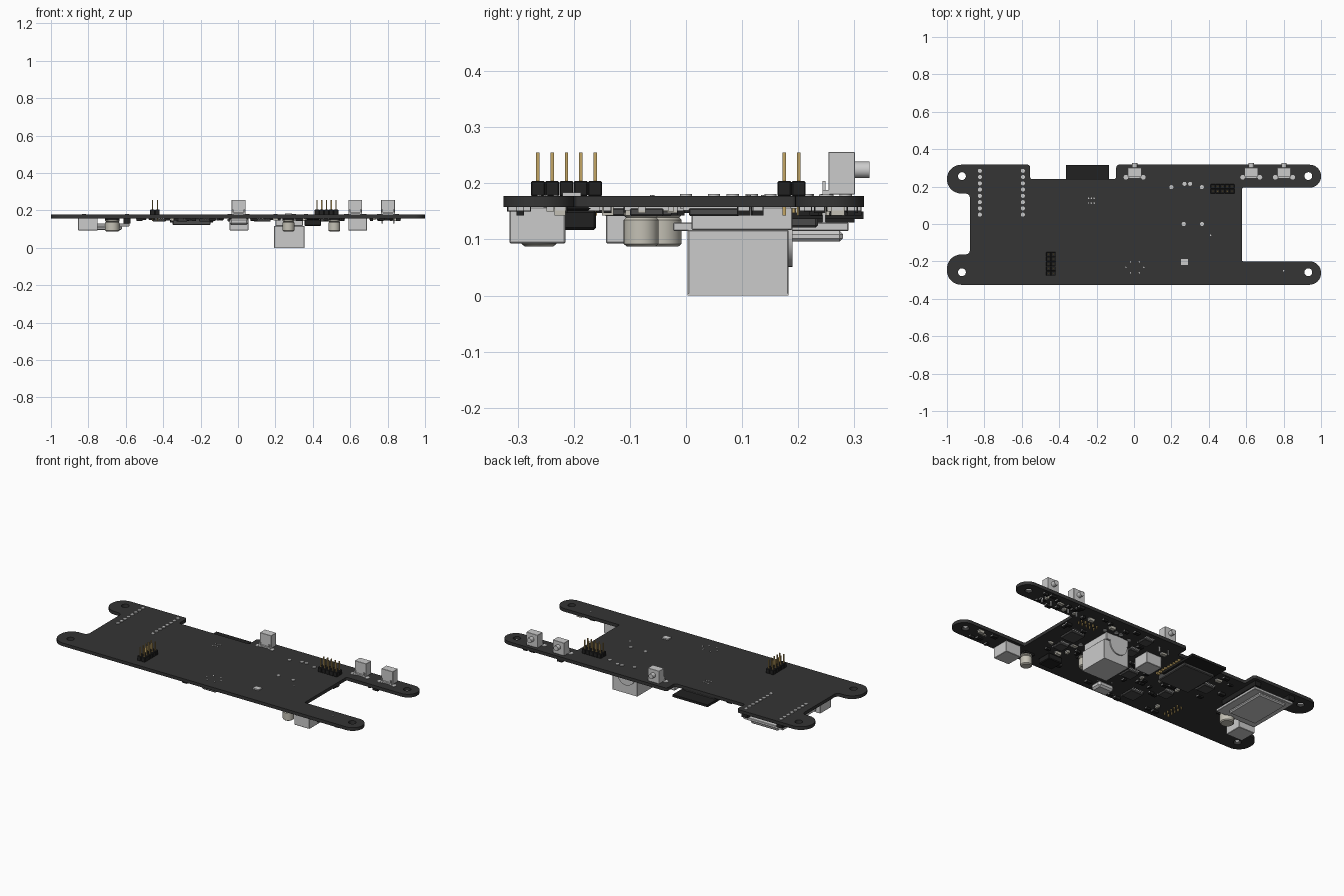
import bpy, bmesh, math, random
from mathutils import Vector, Matrix

if "Cube" in bpy.data.objects:
    bpy.data.objects.remove(bpy.data.objects["Cube"])

random.seed(4)
Z0, Z1 = 0.158, 0.177          # board underside and top


def mat(name, c):
    m = bpy.data.materials.new(name)
    m.diffuse_color = (*c, 1)
    m.use_nodes = True
    m.node_tree.nodes["Principled BSDF"].inputs["Base Color"].default_value = m.diffuse_color
    return m


BOARD = mat("board_black", (0.035, 0.035, 0.035))
BLACK = mat("plastic_black", (0.015, 0.015, 0.015))
CHIP = mat("chip_dark", (0.07, 0.07, 0.07))
GOLD = mat("pin_gold", (0.55, 0.38, 0.13))
BEIGE = mat("can_beige", (0.55, 0.53, 0.46))


def finish(bm, name, m=None, smooth=False):
    bmesh.ops.recalc_face_normals(bm, faces=bm.faces)
    me = bpy.data.meshes.new(name)
    bm.to_mesh(me)
    bm.free()
    o = bpy.data.objects.new(name, me)
    bpy.context.collection.objects.link(o)
    if m:
        me.materials.append(m)
    if smooth:
        bpy.ops.object.select_all(action='DESELECT')
        o.select_set(True)
        bpy.context.view_layer.objects.active = o
        bpy.ops.object.shade_smooth_by_angle(angle=math.radians(35))
    return o


def boxes(name, items, m=None, bevel=0):
    """items: (x0, x1, y0, y1, z0, z1)"""
    bm = bmesh.new()
    for x0, x1, y0, y1, z0, z1 in items:
        M = Matrix.Translation(((x0+x1)/2, (y0+y1)/2, (z0+z1)/2)) @ Matrix.Diagonal((x1-x0, y1-y0, z1-z0, 1))
        bmesh.ops.create_cube(bm, size=1, matrix=M)
    if bevel:
        bmesh.ops.bevel(bm, geom=bm.edges[:], offset=bevel, segments=1, affect='EDGES')
    return finish(bm, name, m)


def cyls(name, items, m=None, axis='Z', n=16):
    """items: (x, y, z, radius, length), centred"""
    R = Matrix.Rotation(math.pi/2, 4, 'X') if axis == 'Y' else Matrix()
    bm = bmesh.new()
    for x, y, z, r, l in items:
        bmesh.ops.create_cone(bm, cap_ends=True, segments=n, radius1=r, radius2=r, depth=l,
                              matrix=Matrix.Translation((x, y, z)) @ R)
    return finish(bm, name, m, True)


def rounded(corners, n=8):
    """Fillet every (x, y, r) corner of a polygon."""
    out = []
    for i, (x, y, r) in enumerate(corners):
        p = Vector((x, y))
        a = (Vector(corners[i-1][:2]) - p).normalized()
        b = (Vector(corners[(i+1) % len(corners)][:2]) - p).normalized()
        c = p + (a + b) * r            # right-angle corners only
        for k in range(n + 1):
            t = math.pi/2 * k/n
            out.append(c - b*r*math.cos(t) - a*r*math.sin(t))
    return out


# circuit board: filleted outline with four mounting holes
T, B = 0.317, -0.325
outline = [(-1, T, .076), (-.555, T, .015), (-.555, .24, .012), (-.095, .24, .012), (-.095, T, .015),
           (1, T, .061), (1, .194, .061), (.577, .194, .008), (.577, -.2, .008), (1, -.2, .061),
           (1, B, .062), (-1, B, .076), (-1, -.163, .076), (-.877, -.163, .025),
           (-.877, .163, .025), (-1, .163, .076)]
loops = [rounded(outline)]
for hx in (-.92, .932):
    for hy in (-.258, .256):
        loops.append([Vector((hx + .021*math.cos(k*math.pi/12), hy + .021*math.sin(k*math.pi/12)))
                      for k in range(24)])
cu = bpy.data.curves.new("board", 'CURVE')
cu.dimensions = '2D'
cu.fill_mode = 'BOTH'
cu.extrude = (Z1 - Z0)/2
for pts in loops:
    s = cu.splines.new('POLY')
    s.points.add(len(pts) - 1)
    for q, p in zip(s.points, pts):
        q.co = (p.x, p.y, 0, 1)
    s.use_cyclic_u = True
board = bpy.data.objects.new("circuit_board", cu)
board.location.z = (Z0 + Z1)/2
bpy.context.collection.objects.link(board)
cu.materials.append(BOARD)
bpy.context.view_layer.objects.active = board
board.select_set(True)
bpy.ops.object.convert(target='MESH')


# pin headers on top
def header(name, cx, cy, nx, ny):
    p = .0255
    cells = [(cx + (i-(nx-1)/2)*p, cy + (j-(ny-1)/2)*p) for i in range(nx) for j in range(ny)]
    boxes(name + "_base", [(x-.0125, x+.0125, y-.0125, y+.0125, Z1, .204) for x, y in cells], BLACK, .002)
    boxes(name + "_pins", [(x-.003, x+.003, y-.003, y+.003, .143, .255) for x, y in cells], GOLD)


header("left_header", -.444, -.213, 2, 5)
header("right_header", .473, .188, 5, 2)

# side buttons along the back edge
for i, x in enumerate((.003, .627, .802)):
    boxes(f"button_body_{i}", [(x-.037, x+.037, .254, .301, .18, .256)], None, .001)
    cyls(f"button_plunger_{i}", [(x, .313, .224, .0145, .028)], axis='Y', n=24)
    boxes(f"button_legs_{i}", [(x+d-.004, x+d+.004, .243, .249, .13, .204) for d in (-.03, .03)]
          + [(x-.037, x+.037, .243, .256, .18, .188)])
    cyls(f"button_pads_{i}", [(x+d, .25, Z1, .013, .006) for d in (-.046, .046)])

# solder points showing on top
dots = [(x, .05 + j*.0335) for x in (-.824, -.594) for j in range(8)]
cyls("module_solder", [(x, y, .168, .011, .026) for x, y in dots])
dots = [(.2, .197), (.27, .215), (.3, .215), (.363, .197), (.266, 0), (.363, 0)]
cyls("jack_solder", [(x, y, .168, .011, .026) for x, y in dots])
dots = [(.005+.048*math.cos(a*math.pi/3), -.232+.034*math.sin(a*math.pi/3)) for a in range(6)]
dots += [(-.228+a, .125+b) for a in (-.015, 0, .015) for b in (-.013, .013)] + [(.41, -.06), (.8, -.25)]
cyls("small_solder", [(x, y, .168, .004, .022) for x, y in dots], n=8)
boxes("top_sensor", [(.25, .29, -.22, -.187, Z1, .184)])

# memory card and its slot under the notch
boxes("memory_card", [(-.363, -.133, .07, .316, .136, .15)], BLACK)
boxes("card_slot", [(-.35, -.147, .02, .235, .121, Z0)], CHIP, .004)
boxes("slot_contacts", [(-.145, -.125, .03 + i*.022, .04 + i*.022, .147, Z0) for i in range(9)], GOLD)

# large jack with round opening on the back
boxes("large_jack", [(.192, .355, .003, .183, .002, .117), (.2, .347, .01, .19, .117, Z0)], None, .002)
boxes("jack_foot", [(.192, .355, .003, .183, 0, .004)])
cyls("jack_ring", [(.262, .185, .108, .057, .01)], axis='Y', n=32)

# radio module: carrier plate, shield can, sockets
boxes("module_plate", [(-.84, -.58, -.023, .29, .115, .13)], None, .002)
boxes("module_can", [(-.8, -.62, .03, .28, .096, .115)], None, .006)
boxes("module_sockets", [(x-.018, x+.018, .03, .3, .13, Z0) for x in (-.824, -.594)], BLACK)

# square connectors on the underside
for i, (x0, x1, y0, y1) in enumerate([(.59, .69, -.315, -.215), (-.855, -.75, -.143, -.04),
                                      (-.045, .055, .07, .17)]):
    boxes(f"square_connector_{i}", [(x0, x1, y0, y1, .093, Z0)], None, .002)
boxes("small_port", [(-.045, .055, -.285, -.215, .122, Z0)], None, .01)
boxes("power_inductor", [(.355, .445, -.245, -.16, .117, .152), (.365, .435, -.235, -.17, .152, Z0)], BLACK, .004)

# capacitors: lathed cans on square bases
for i, (x, y, r) in enumerate([(.515, -.262, .031), (-.672, -.046, .038), (.27, -.08, .031)]):
    prof = [(0, .087), (r-.006, .087), (r, .092), (r, .135), (r-.004, .139), (r, .143), (r, .15), (0, .15)]
    bm = bmesh.new()
    vs = [bm.verts.new((x + a, y, z)) for a, z in prof]
    es = [bm.edges.new(e) for e in zip(vs, vs[1:])]
    bmesh.ops.spin(bm, geom=vs + es, cent=(x, y, 0), axis=(0, 0, 1), angle=2*math.pi, steps=32)
    bmesh.ops.remove_doubles(bm, verts=bm.verts, dist=1e-5)
    finish(bm, f"capacitor_{i}", BEIGE, True)
    boxes(f"capacitor_base_{i}", [(x-r, x+r, y-r, y+r, .148, Z0)], BLACK)

# chips with leads on the underside
chips = [(-.168, -.214, .04), (-.42, .08, .035), (.13, -.1, .045), (.46, .05, .045),
         (.44, -.07, .03), (-.02, -.06, .035), (.12, .12, .03), (-.3, -.1, .03), (.13, .25, .03)]
boxes("chips", [(x-s, x+s, y-s, y+s, .142, .155) for x, y, s in chips], CHIP, .002)
leads = []
for x, y, s in chips:
    for k in range(6):
        d = (k - 2.5)*s*.31
        leads += [(x+d-.002, x+d+.002, y-s-.01, y+s+.01, .152, Z0)]
boxes("chip_leads", leads)

# scattered small parts, kept clear of the larger ones
keep = [(.19, .36, 0, .19), (-.37, -.12, .01, .32), (-.86, -.57, -.15, .3), (.58, .7, -.32, -.2),
        (-.06, .065, .06, .18), (-.06, .065, -.29, -.2), (.34, .56, -.3, -.15), (.23, .31, -.12, -.04),
        (-.72, -.63, -.09, 0), (.4, .54, .16, .215), (-.47, -.41, -.28, -.14)]
keep += [(x-s-.012, x+s+.012, y-s-.012, y+s+.012) for x, y, s in chips]
areas = [(.08, .56, -.16, .3, 90), (-.5, .5, -.3, .0, 60), (.58, .86, .21, .305, 26),
         (.72, .86, -.31, -.22, 8), (-.54, .05, -.02, .22, 25)]
dark, light, tips = [], [], []
for ax0, ax1, ay0, ay1, n in areas:
    for k in range(n):
        x, y = random.uniform(ax0, ax1), random.uniform(ay0, ay1)
        w, h = random.choice([(.012, .007), (.007, .012), (.016, .01)])
        if any(a-w < x < b+w and c-h < y < d+h for a, b, c, d in keep):
            continue
        keep.append((x-w, x+w, y-h, y+h))
        z = random.choice([.143, .147, .15])
        (light if k % 4 == 0 else dark).append((x-w, x+w, y-h, y+h, z, Z0))
        tips += [(x+q*w-.002, x+q*w+.002, y-h*.8, y+h*.8, .152, Z0) for q in (-1, 1)]
boxes("resistors", dark, BLACK)
boxes("ceramic_parts", light, BEIGE)
boxes("part_terminals", tips)
